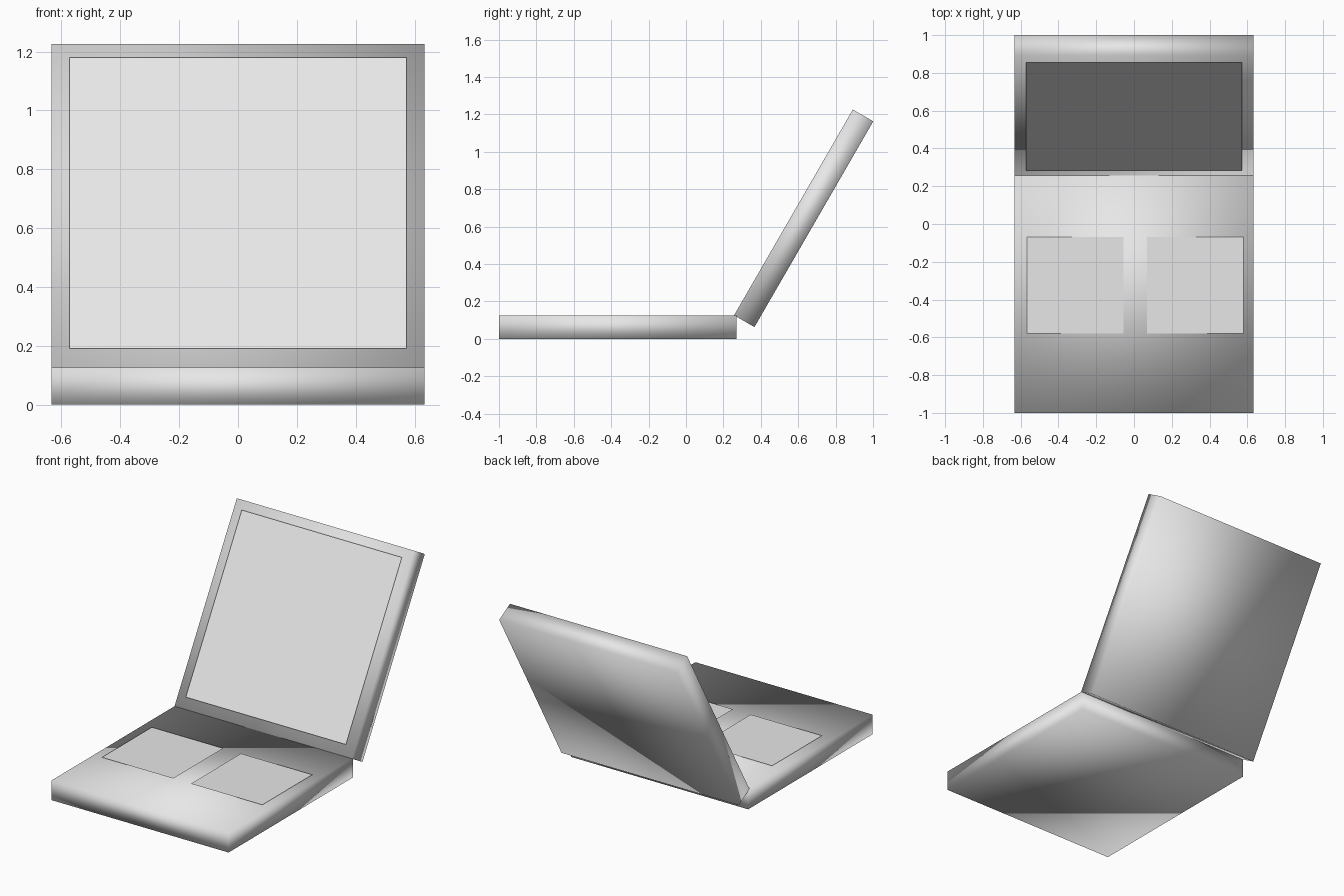
import bpy, bmesh
from math import radians
from mathutils import Matrix, Vector

default = bpy.data.objects.get("Cube")
if default:
    bpy.data.objects.remove(default, do_unlink=True)

# One pale grey for every part
grey = bpy.data.materials.new("pale_grey")
grey.use_nodes = True
colour = (0.8, 0.8, 0.8, 1)
grey.diffuse_color = colour
grey.node_tree.nodes["Principled BSDF"].inputs["Base Color"].default_value = colour

HALF_WIDTH = 0.633
DEPTH = 1.27
THICK = 0.126


def finish(name, bm, matrix, smooth):
    mesh = bpy.data.meshes.new(name)
    for face in bm.faces:
        face.smooth = smooth
    bm.to_mesh(mesh)
    bm.free()
    mesh.materials.append(grey)
    obj = bpy.data.objects.new(name, mesh)
    obj.matrix_world = matrix
    bpy.context.collection.objects.link(obj)
    return obj


def box(name, low, high, matrix=Matrix()):
    """Softly shaded block between two corners."""
    low, high = Vector(low), Vector(high)
    bm = bmesh.new()
    bmesh.ops.create_cube(bm, size=1)
    bmesh.ops.scale(bm, vec=high - low, verts=bm.verts)
    bmesh.ops.translate(bm, vec=(low + high) / 2, verts=bm.verts)
    return finish(name, bm, matrix, True)


def plate(name, corners, matrix=Matrix()):
    """Thin flat panel laid just over a surface."""
    bm = bmesh.new()
    bm.faces.new([bm.verts.new(c) for c in corners])
    return finish(name, bm, matrix, False)


# Base slab
box("base", (-HALF_WIDTH, -1, 0), (HALF_WIDTH, DEPTH - 1, THICK))

# Lid, leaning back from the hinge edge
hinge = Matrix.Translation((0, 0.257, THICK)) @ Matrix.Rotation(radians(-30), 4, "X")
box("lid", (-HALF_WIDTH, 0, 0), (HALF_WIDTH, THICK, DEPTH), hinge)

# Screen panel on the lid
w, bottom, top, gap = 0.572, 0.069, 1.212, -0.009
plate("screen", [(-w, gap, bottom), (w, gap, bottom), (w, gap, top), (-w, gap, top)], hinge)

# Two square pads on the base
size, front, z = 0.51, -0.58, THICK + 0.007
for name, x in (("right_pad", -0.566), ("left_pad", 0.07)):
    plate(name, [(x, front, z), (x + size, front, z),
                 (x + size, front + size, z), (x, front + size, z)])
